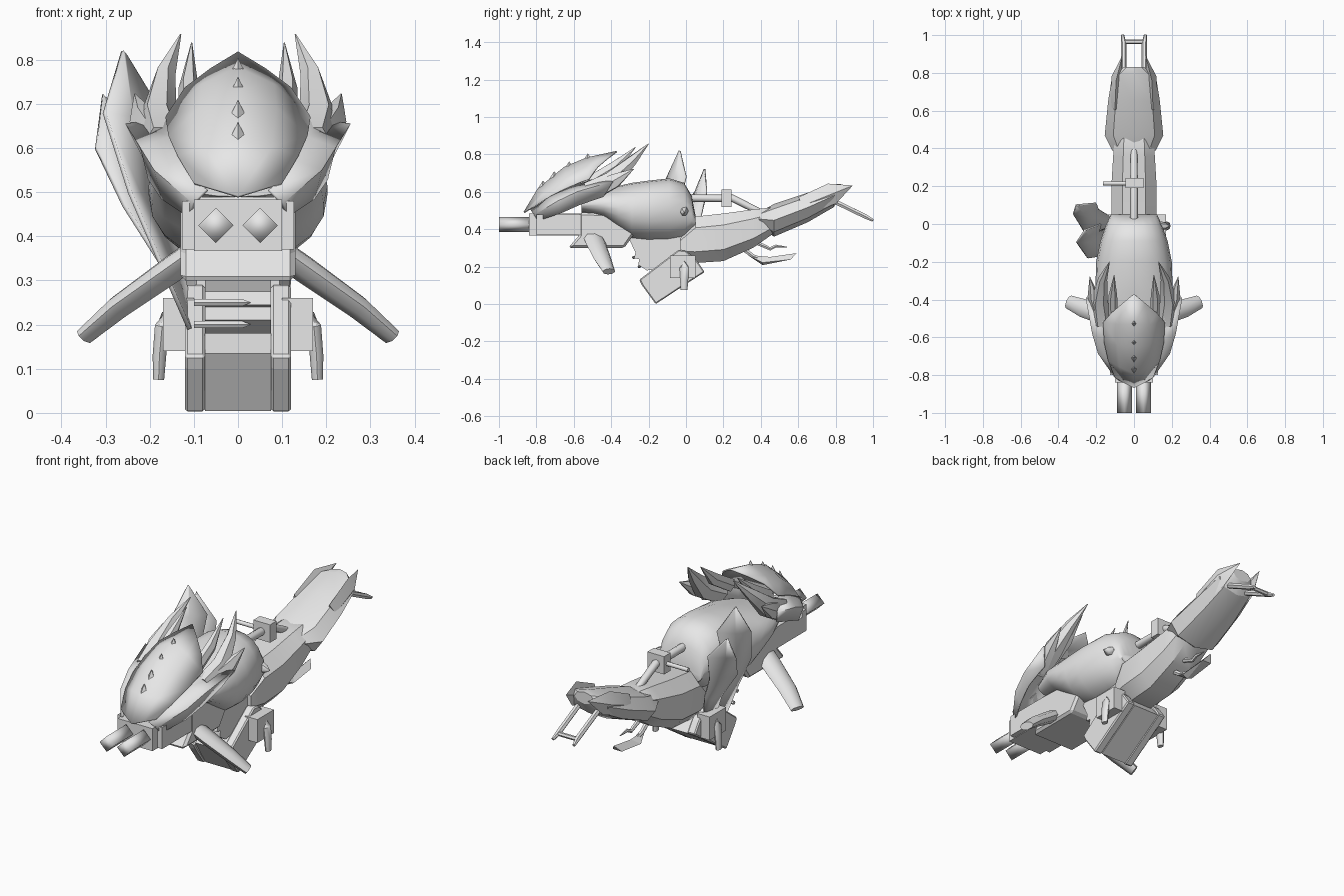
import bpy, math
from mathutils import Vector

grey = bpy.data.materials.new("plain grey")
grey.diffuse_color = (0.8, 0.8, 0.8, 1)


def make(name, verts, faces, smooth=None, mirror=False, thick=0, bevel=0):
    me = bpy.data.meshes.new(name)
    me.from_pydata([tuple(v) for v in verts], [], faces)
    me.materials.append(grey)
    ob = bpy.data.objects.new(name, me)
    bpy.context.collection.objects.link(ob)
    bpy.ops.object.select_all(action='DESELECT')
    ob.select_set(True)
    bpy.context.view_layer.objects.active = ob
    bpy.ops.object.mode_set(mode='EDIT')
    bpy.ops.mesh.select_all(action='SELECT')
    bpy.ops.mesh.normals_make_consistent(inside=False)
    bpy.ops.object.mode_set(mode='OBJECT')
    if smooth:
        bpy.ops.object.shade_smooth_by_angle(angle=math.radians(smooth))
    if mirror:
        m = ob.modifiers.new("mirror", 'MIRROR')
        m.merge_threshold = 0.0005
    if thick:
        s = ob.modifiers.new("thickness", 'SOLIDIFY')
        s.thickness, s.offset = thick, 0
    if bevel:
        b = ob.modifiers.new("bevel", 'BEVEL')
        b.width, b.segments = bevel, 1
    return ob


def bridge(rings, n):
    """Faces joining closed rings of n points, with end caps."""
    f = [(r * n + i, r * n + (i + 1) % n, (r + 1) * n + (i + 1) % n, (r + 1) * n + i)
         for r in range(rings - 1) for i in range(n)]
    return f + [tuple(range(n)), tuple(range((rings - 1) * n, rings * n))]


def loft(name, rows, n=8, power=1.0, smooth=35, turn=0.0):
    """Rows of (y, half width, low z, high z) with rounded cross-sections."""
    verts = []
    for y, w, lo, hi in rows:
        for i in range(n):
            a = 2 * math.pi * (i + turn) / n
            c, s = math.cos(a), math.sin(a)
            verts.append((w * math.copysign(abs(c) ** power, c), y,
                          (lo + hi) / 2 + (hi - lo) / 2 * math.copysign(abs(s) ** power, s)))
    return make(name, verts, bridge(len(rows), n), smooth)


def tube(name, path, radii, n=8, flat=1.0, smooth=50, mirror=False):
    """Tapered tube along a path; flat scales the section sideways."""
    pts = [Vector(p) for p in path]
    verts = []
    for k, p in enumerate(pts):
        d = (pts[min(k + 1, len(pts) - 1)] - pts[max(k - 1, 0)]).normalized()
        up = Vector((0, 0, 1)) if abs(d.z) < 0.95 else Vector((0, 1, 0))
        u = d.cross(up).normalized()
        v = u.cross(d)
        for i in range(n):
            a = 2 * math.pi * i / n
            verts.append(p + radii[k] * (u * math.cos(a) * flat + v * math.sin(a)))
    return make(name, verts, bridge(len(pts), n), smooth, mirror)


def slab(name, profile, x0, x1, mirror=False, bevel=0):
    """Side profile of (y, z) points extruded from x0 to x1."""
    n = len(profile)
    verts = [(x, y, z) for x in (x0, x1) for y, z in profile]
    return make(name, verts, bridge(2, n), None, mirror, 0, bevel)


def box(name, x0, x1, y0, y1, z0, z1, mirror=False, bevel=0):
    return slab(name, [(y0, z0), (y1, z0), (y1, z1), (y0, z1)], x0, x1, mirror, bevel)


def sheet(name, columns, mirror=True, thick=0.008, smooth=30):
    """Curved plate from columns of equally many points."""
    n = len(columns[0])
    verts = [p for c in columns for p in c]
    faces = [(c * n + i, c * n + i + 1, (c + 1) * n + i + 1, (c + 1) * n + i)
             for c in range(len(columns) - 1) for i in range(n - 1)]
    return make(name, verts, faces, smooth, mirror, thick)


# Main body
loft("body_shell", [(-.56, .15, .49, .58), (-.44, .198, .455, .612), (-.36, .203, .395, .632),
                    (-.29, .203, .345, .648), (-.2, .2, .335, .66), (-.09, .178, .335, .672),
                    (-.01, .15, .345, .648), (.03, .132, .38, .58), (.05, .122, .41, .48)],
     20, 0.92, 50)
slab("neck_block", [(-.63, .30), (-.33, .30), (-.27, .385), (-.33, .48), (-.57, .49), (-.57, .37)],
     -.13, .13, bevel=.012)

# Nose and twin barrels
box("nose_block", -.1, .1, -.84, -.55, .367, .483)
box("nose_side", .1, .127, -.8, -.56, .37, .48, mirror=True)
for side in (-1, 1):
    x = side * .05
    tube("barrel", [(x, -.83, .425), (x, -1, .425)], [.04, .04], 4, 1, 95)

# Pointed face shield with notched rear edge, and cheek plates
sheet("face_shield", [
    [(0, -.865, .49), (0, -.79, .615), (0, -.65, .73), (0, -.53, .78), (0, -.37, .815)],
    [(.05, -.84, .505), (.075, -.755, .60), (.085, -.64, .69), (.08, -.53, .742), (.06, -.42, .778)],
    [(.1, -.81, .52), (.135, -.72, .58), (.155, -.63, .625), (.162, -.52, .668), (.118, -.47, .735)]])
sheet("cheek_plate", [
    [(.07, -.83, .505), (.13, -.73, .57), (.15, -.62, .625), (.16, -.5, .663)],
    [(.1, -.81, .475), (.187, -.685, .55), (.218, -.58, .60), (.252, -.39, .655)],
    [(.11, -.79, .445), (.17, -.67, .485), (.2, -.57, .53), (.21, -.44, .575)]])

# Crest spikes along the shield ridge
for y, z in ((-.77, .635), (-.71, .685), (-.63, .737), (-.53, .78)):
    make("crest_spike", [(0, y - .03, z - .03), (.026, y, z - .03), (0, y + .02, z + .005),
                         (-.026, y, z - .03), (0, y + .005, z + .025)],
         [(0, 1, 4), (1, 2, 4), (2, 3, 4), (3, 0, 4), (0, 3, 2, 1)])

# Horns sweeping back
tube("inner_horn", [(.11, -.52, .65), (.112, -.38, .735), (.105, -.27, .838)],
     [.035, .033, .002], 6, .7, 40, True)
tube("outer_horn", [(.17, -.52, .6), (.183, -.40, .66), (.165, -.29, .765), (.13, -.2, .857)],
     [.06, .055, .03, .002], 6, .8, 40, True)
tube("side_horn", [(.18, -.5, .6), (.217, -.38, .66), (.234, -.28, .722)],
     [.05, .042, .002], 6, .7, 40, True)

# Front paddle legs
tube("front_leg", [(.09, -.5, .368), (.15, -.482, .325), (.27, -.445, .24), (.347, -.412, .174)],
     [.03, .031, .027, .02], 8, 1.8, 50, True)

# Belly with saw-toothed front, thruster foot and rails
slab("belly", [(-.31, .36), (-.27, .275), (-.278, .245), (-.25, .24), (-.255, .21), (-.21, .18),
               (-.05, .2), (.04, .27), (.06, .36)], -.075, .075)
slab("thruster", [(-.24, .135), (-.158, .004), (.095, .168), (0, .285)], -.075, .075)
slab("thruster_rail", [(-.25, .13), (-.235, .1), (-.162, 0), (.1, .172), (.06, .23), (.0, .285),
                       (-.04, .29)], .075, .12, mirror=True, bevel=.006)

# Side pods with hooked pegs
box("side_pod", .1, .17, -.085, .05, .14, .26, mirror=True)
tube("pod_peg", [(.155, -.01, .215), (.172, -.01, .195), (.178, -.01, .13), (.18, -.01, .075)],
     [.022, .024, .022, .018], 8, .7, 50, True)

# Belt spikes across the thruster front
for y, z in ((-.25, .2), (-.28, .25)):
    tube("belt_spike", [(-.1, y, z), (.01, y, z), (.028, y, z)], [.009, .009, .001], 6, 1)

# Folded plate ribbons on the left side
sheet("ribbon_front", [
    [(-.262, -.035, .82), (-.303, -.1, .68), (-.245, -.18, .5), (-.18, -.17, .35), (-.11, -.18, .19)],
    [(-.258, -.03, .815), (-.24, -.06, .67), (-.225, -.09, .5), (-.16, -.1, .35), (-.11, -.12, .2)],
    [(-.254, -.03, .81), (-.175, 0, .68), (-.188, -.04, .52), (-.14, -.02, .37), (-.1, -.07, .21)],
], False, .01, 20)
sheet("ribbon_rear", [
    [(-.307, .1, .722), (-.322, .05, .6), (-.258, -.05, .47), (-.175, -.04, .34), (-.11, -.08, .2)],
    [(-.303, .1, .715), (-.27, .06, .6), (-.225, .03, .47), (-.16, .02, .34), (-.1, -.04, .2)],
    [(-.295, .1, .71), (-.2, .11, .6), (-.19, .08, .47), (-.14, .05, .35), (-.1, 0, .21)],
], False, .01, 20)

# Rear fuselage and faceted tail
loft("rear_fuselage", [(-.03, .1, .25, .37), (.05, .125, .212, .475), (.2, .127, .222, .492),
                       (.36, .117, .295, .512), (.45, .11, .36, .52), (.52, .08, .43, .5)],
     8, .75, 30, .5)
loft("tail", [(.39, .115, .42, .49), (.47, .155, .36, .535), (.65, .137, .437, .595),
              (.79, .115, .518, .64), (.83, .055, .58, .642)], 8, 1.0, 25)
tube("tail_tip", [(.1, .62, .525), (.092, .78, .59), (.062, .89, .633)], [.05, .058, .001],
     4, .45, 25, True)

# Tail rack
tube("rack_rod", [(.055, .76, .565), (.055, .96, .468), (.06, 1.0, .447)],
     [.014, .014, .008], 6, 1, 50, True)
tube("rack_bar", [(-.055, .965, .465), (.055, .965, .465)], [.011, .011], 6)

# Top rod with collar and side peg
tube("top_rod", [(0, 0, .567), (0, .25, .565), (0, .39, .495)], [.02, .02, .018], 8)
box("rod_collar", -.045, .05, .19, .243, .52, .612)
tube("collar_peg", [(-.03, .215, .565), (-.165, .215, .565)], [.011, .011], 8)
tube("body_stud", [(.13, -.01, .5), (.165, -.01, .49), (.19, -.01, .49)], [.025, .02, .001], 6)

# Leaf and barb under the tail
make("under_leaf", [(0, .33, .262), (.03, .41, .222), (-.03, .41, .222), (.026, .56, .238),
                    (-.026, .56, .238), (0, .59, .272), (0, .45, .252), (0, .41, .208)],
     [(0, 1, 6), (0, 6, 2), (1, 3, 5, 6), (2, 6, 5, 4), (0, 7, 1), (0, 2, 7),
      (1, 7, 3), (2, 4, 7), (3, 7, 4), (3, 4, 5)])
tube("leaf_stem", [(0, .3, .3), (0, .36, .255), (0, .42, .235)], [.014, .012, .01], 6)
tube("under_barb", [(0, .37, .33), (0, .43, .305), (0, .45, .295), (0, .48, .31), (0, .54, .305)],
     [.012, .011, .01, .009, .002], 6)
